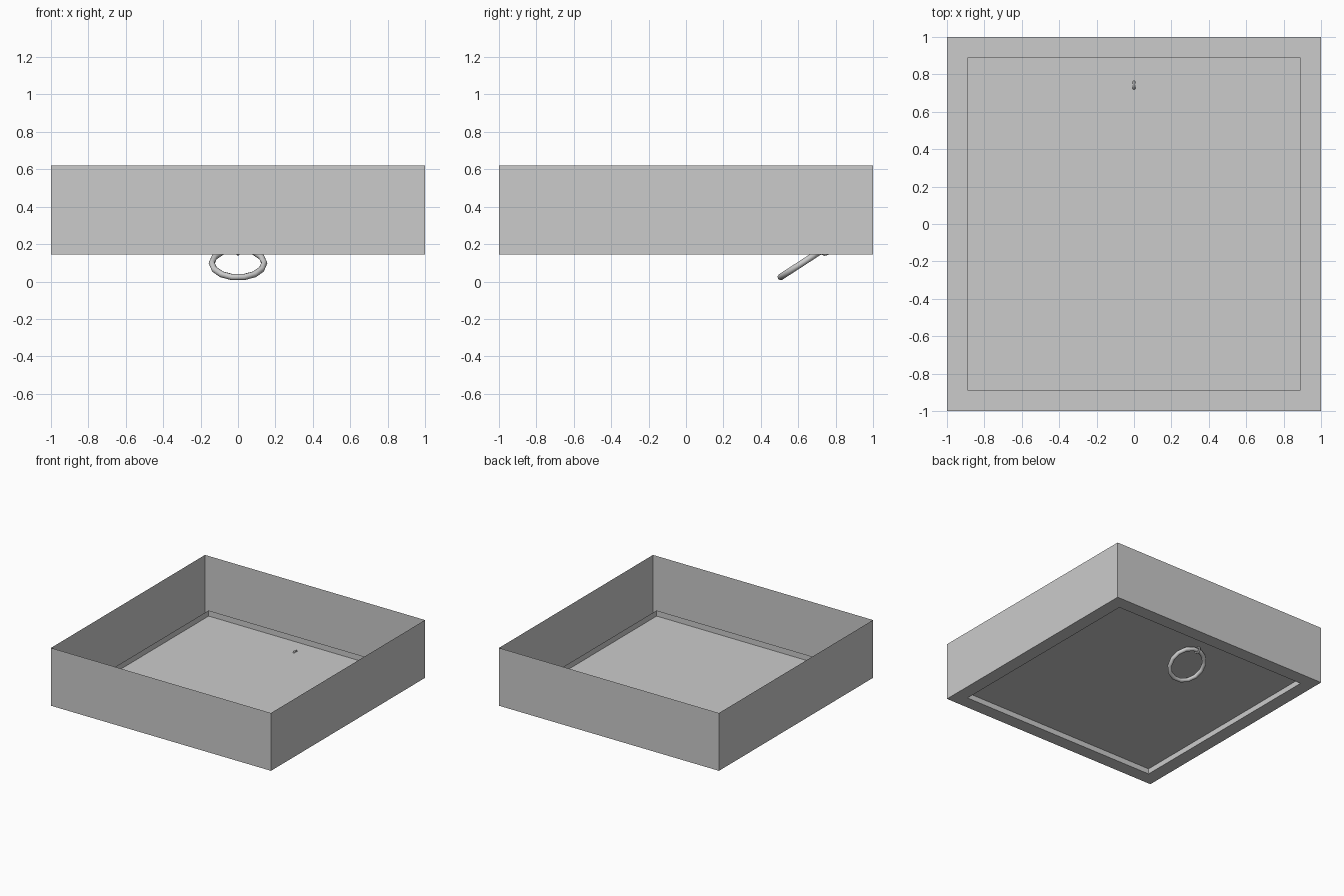
import bpy
import bmesh
from math import radians, sin, cos, pi
from mathutils import Matrix

if "Cube" in bpy.data.objects:
    bpy.data.objects.remove(bpy.data.objects["Cube"], do_unlink=True)

grey = bpy.data.materials.new("plain_grey")
grey.use_nodes = True
grey.diffuse_color = (0.6, 0.6, 0.6, 1)
grey.node_tree.nodes["Principled BSDF"].inputs["Base Color"].default_value = (0.6, 0.6, 0.6, 1)

BOTTOM, PANEL, LIP, TOP = 0.145, 0.189, 0.235, 0.62
OUTER, INNER = 1.0, 0.89


def finish(name, bm, smooth=False):
    bmesh.ops.recalc_face_normals(bm, faces=bm.faces)
    mesh = bpy.data.meshes.new(name)
    bm.to_mesh(mesh)
    bm.free()
    mesh.materials.append(grey)
    obj = bpy.data.objects.new(name, mesh)
    bpy.context.collection.objects.link(obj)
    if smooth:
        bpy.ops.object.select_all(action='DESELECT')
        obj.select_set(True)
        bpy.context.view_layer.objects.active = obj
        bpy.ops.object.shade_smooth_by_angle(angle=radians(50))
    return obj


def square(bm, half, z):
    corners = ((-1, -1), (1, -1), (1, 1), (-1, 1))
    return [bm.verts.new((x * half, y * half, z)) for x, y in corners]


def bridge(bm, low, high):
    n = len(low)
    for i in range(n):
        j = (i + 1) % n
        bm.faces.new((low[i], low[j], high[j], high[i]))


def torus(name, radius, tube, segments, sides, matrix):
    bm = bmesh.new()
    loops = []
    for i in range(segments):
        a = 2 * pi * i / segments
        loop = []
        for k in range(sides):
            b = 2 * pi * k / sides
            r = radius + tube * cos(b)
            loop.append(bm.verts.new((r * cos(a), r * sin(a), tube * sin(b))))
        loops.append(loop)
    for i in range(segments):
        bridge(bm, loops[i], loops[(i + 1) % segments])
    bm.transform(matrix)
    return finish(name, bm, smooth=True)


# Thin shaft walls, flat border underneath and upright lip around the opening
bm = bmesh.new()
rings = [square(bm, half, z) for half, z in
         ((OUTER, TOP), (OUTER, BOTTOM), (INNER, BOTTOM), (INNER, LIP))]
for low, high in zip(rings, rings[1:]):
    bridge(bm, low, high)
finish("hatch_frame", bm)

# Door panel set inside the lip
bm = bmesh.new()
bm.faces.new(square(bm, INNER, PANEL))
finish("hatch_panel", bm)

# Hanging pull ring and the small eyelet that holds it
torus("pull_ring", 0.14, 0.017, 14, 8,
      Matrix.Translation((0, 0.62, 0.098)) @ Matrix.Rotation(radians(33), 4, 'X'))
torus("ring_eyelet", 0.025, 0.008, 10, 6,
      Matrix.Translation((0, 0.742, 0.17)) @ Matrix.Rotation(radians(90), 4, 'Y'))
